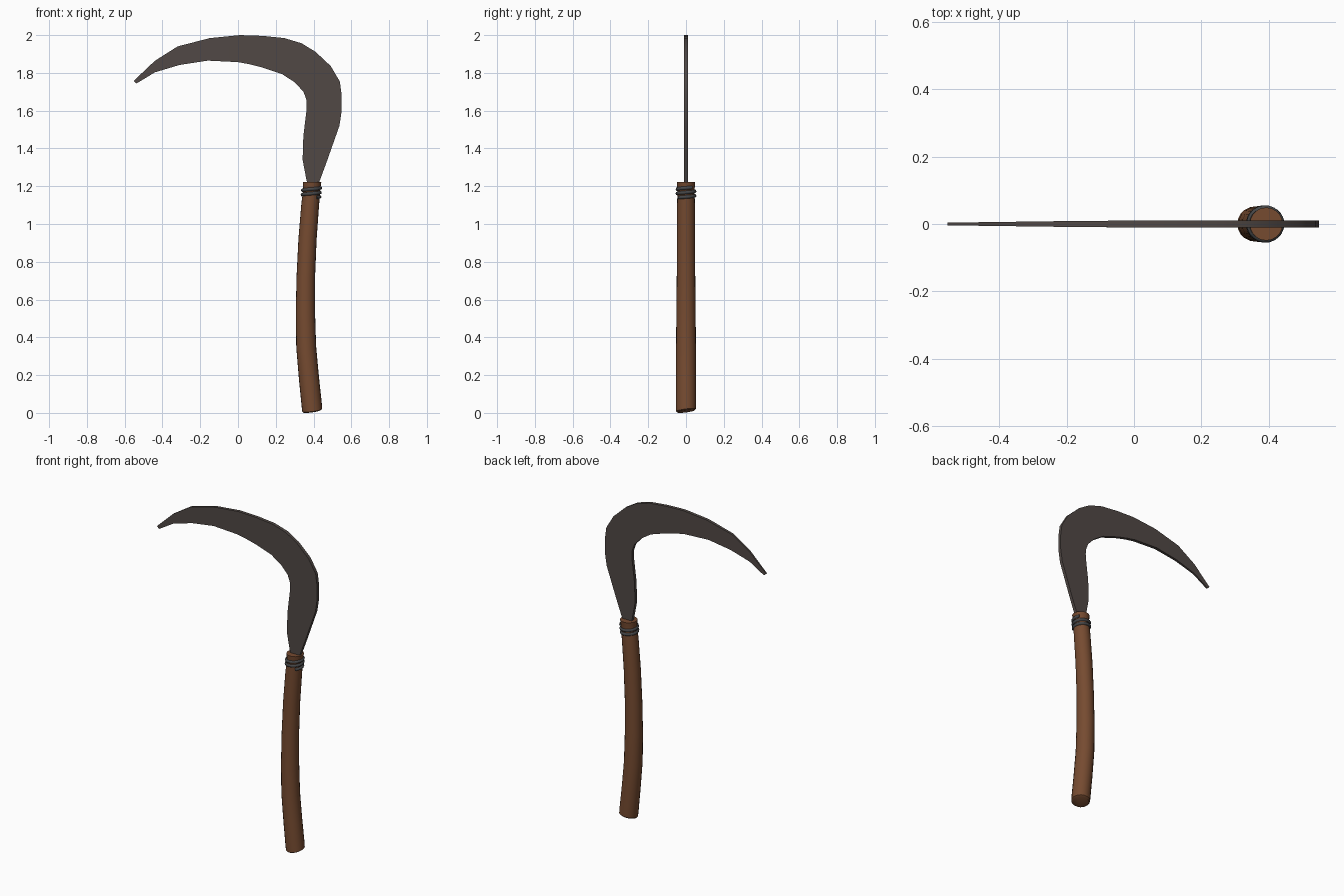
import bpy, bmesh, math
from mathutils import Vector

if "Cube" in bpy.data.objects:
    bpy.data.objects.remove(bpy.data.objects["Cube"])


def material(name, rgb):
    m = bpy.data.materials.new(name)
    m.diffuse_color = (*rgb, 1)
    m.use_nodes = True
    m.node_tree.nodes["Principled BSDF"].inputs["Base Color"].default_value = m.diffuse_color
    return m


WOOD = material("brown wood", (0.18, 0.070, 0.030))
STEEL = material("dark steel", (0.082, 0.066, 0.060))
WIRE = material("grey wire", (0.060, 0.062, 0.065))


def finish(bm, name, mat, angle):
    bmesh.ops.recalc_face_normals(bm, faces=bm.faces)
    me = bpy.data.meshes.new(name)
    bm.to_mesh(me)
    bm.free()
    ob = bpy.data.objects.new(name, me)
    bpy.context.collection.objects.link(ob)
    me.materials.append(mat)
    bpy.ops.object.select_all(action='DESELECT')
    ob.select_set(True)
    bpy.context.view_layer.objects.active = ob
    bpy.ops.object.shade_smooth_by_angle(angle=math.radians(angle))
    return ob


def skin(bm, rings):
    """Join equal rings of points into a closed, capped tube."""
    vs = [[bm.verts.new(p) for p in r] for r in rings]
    n = len(vs[0])
    for a, b in zip(vs, vs[1:]):
        for i in range(n):
            j = (i + 1) % n
            bm.faces.new((a[i], a[j], b[j], b[i]))
    bm.faces.new(vs[0])
    bm.faces.new(vs[-1])


# Blade: pairs of outer and inner edge points (x, z), from handle to tip
outer = [(.42, 1.19), (.433, 1.23), (.47, 1.33), (.537, 1.52), (.549, 1.60), (.549, 1.68),
         (.539, 1.755), (.49, 1.837), (.41, 1.912), (.336, 1.957), (.246, 1.984),
         (.13, 1.996), (.01, 2.0), (-.15, 1.984), (-.32, 1.94), (-.44, 1.864), (-.553, 1.757)]
inner = [(.375, 1.19), (.363, 1.23), (.342, 1.34), (.346, 1.465), (.362, 1.597), (.364, 1.63),
         (.362, 1.657), (.347, 1.70), (.30, 1.75), (.235, 1.793), (.124, 1.83),
         (.06, 1.846), (0, 1.857), (-.16, 1.865), (-.31, 1.842), (-.44, 1.803), (-.537, 1.744)]
bm = bmesh.new()
rings = []
for (ox, oz), (ix, iz) in zip(outer, inner):
    def half(x):
        return 0.010 - 0.006 * min(1, max(0, (-0.1 - x) / 0.45))
    ho, hi = half(ox), half(ix)
    rings.append([(ox, -ho, oz), (ox, ho, oz), (ix, hi, iz), (ix, -hi, iz)])
skin(bm, rings)
finish(bm, "blade", STEEL, 30)

# Handle: bent round grip as stations of (centre x, z, radius, ring tilt)
stations = [(.391, .013, .046, .13), (.393, .019, .053, .13), (.390, .05, .0535, .13),
            (.376, .18, .053, .12), (.361, .35, .0525, .06), (.357, .53, .051, 0),
            (.359, .72, .049, -.04), (.368, .92, .048, -.06), (.382, 1.10, .047, -.06),
            (.385, 1.13, .0465, -.04), (.390, 1.18, .045, 0), (.391, 1.20, .047, 0),
            (.392, 1.222, .049, 0)]
SIDES = 20
bm = bmesh.new()
rings = []
for cx, cz, r, tilt in stations:
    ring = []
    for i in range(SIDES):
        a = 2 * math.pi * i / SIDES
        dx, dy = r * math.cos(a), r * math.sin(a)
        ring.append((cx + dx, dy, cz + tilt * dx + abs(tilt) * dy * (cz < .1)))
    rings.append(ring)
skin(bm, rings)
low = min(v.co.z for v in bm.verts)
for v in bm.verts:
    if v.co.z < .1:
        v.co.z -= low
finish(bm, "handle", WOOD, 35)

# Wire binding: helix wound around the handle just under the blade
bm = bmesh.new()
rings = []
TURNS, STEPS = 2.25, 48
for k in range(STEPS + 1):
    t = k / STEPS
    a = -0.9 + 2 * math.pi * TURNS * t
    z = 1.140 + 0.053 * t
    cx = .386 + .08 * (z - 1.14)
    out = Vector((math.cos(a), math.sin(a), 0))
    c = Vector((cx, 0, z)) + out * 0.0475
    rings.append([c + out * .008 * math.cos(b) + Vector((0, 0, .009 * math.sin(b)))
                  for b in (2 * math.pi * j / 8 for j in range(8))])
skin(bm, rings)
finish(bm, "wire_binding", WIRE, 50)
